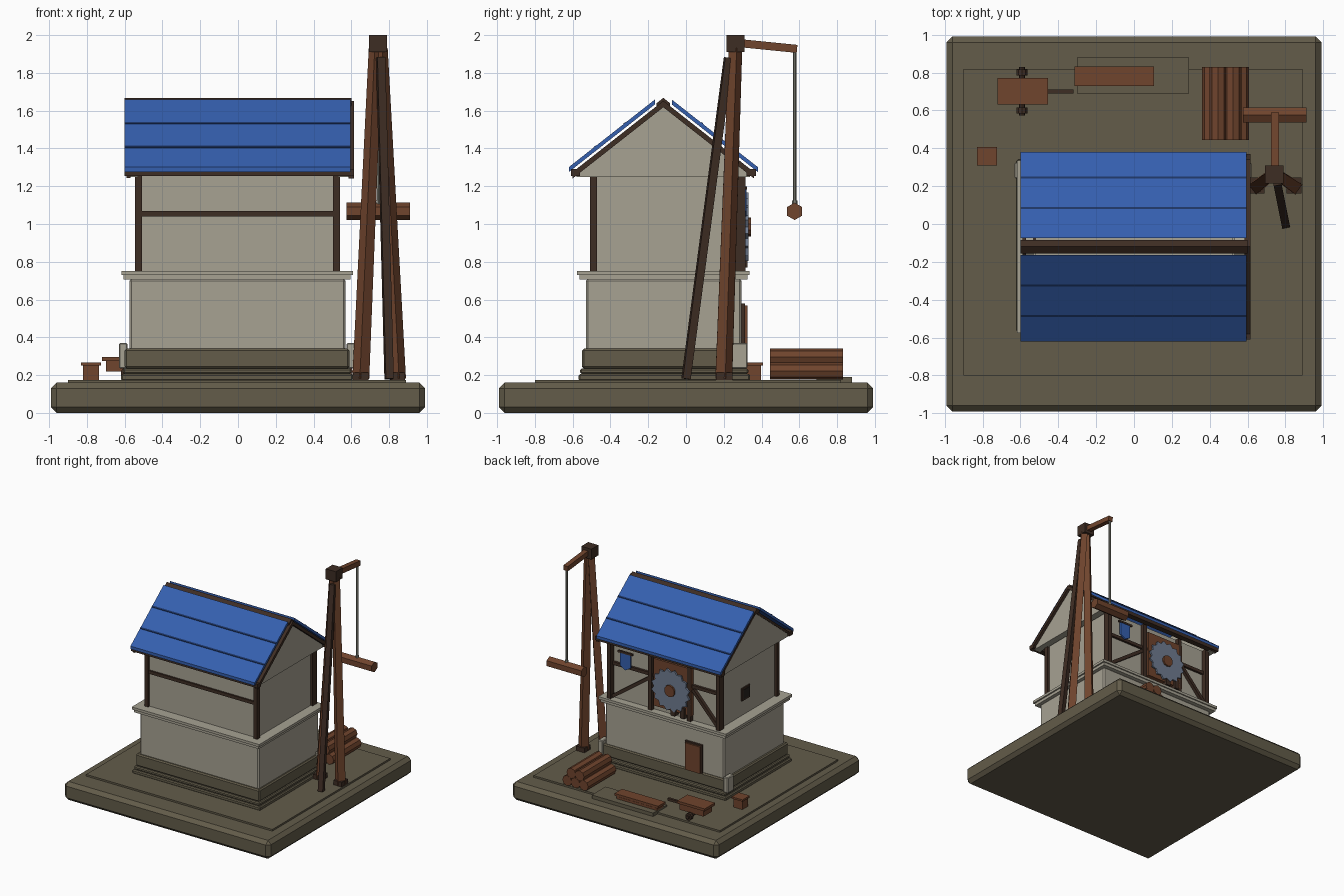
import bpy, bmesh, math
from mathutils import Vector, Matrix

if "Cube" in bpy.data.objects:
    bpy.data.objects.remove(bpy.data.objects["Cube"], do_unlink=True)


def material(name, rgb):
    m = bpy.data.materials.new(name)
    m.use_nodes = True
    m.diffuse_color = (*rgb, 1)
    m.node_tree.nodes["Principled BSDF"].inputs["Base Color"].default_value = (*rgb, 1)
    return m


EARTH = material("dark stone", (0.125, 0.107, 0.068))
WALL = material("pale plaster", (0.385, 0.36, 0.29))
DARK = material("dark timber", (0.048, 0.026, 0.017))
WOOD = material("brown wood", (0.16, 0.058, 0.026))
BLUE = material("blue roofing", (0.035, 0.115, 0.43))
NAVY = material("dark blue seam", (0.012, 0.035, 0.13))
STEEL = material("steel", (0.16, 0.2, 0.28))
ROPE = material("rope", (0.24, 0.24, 0.2))
BLACK = material("dark opening", (0.02, 0.016, 0.013))


def finish(bm, name, mat, bevel=0):
    bmesh.ops.recalc_face_normals(bm, faces=bm.faces)
    me = bpy.data.meshes.new(name)
    bm.to_mesh(me)
    bm.free()
    me.materials.append(mat)
    ob = bpy.data.objects.new(name, me)
    bpy.context.collection.objects.link(ob)
    if bevel:
        mod = ob.modifiers.new("chamfer", 'BEVEL')
        mod.width, mod.segments = bevel, 1
    return ob


def box(name, x, y, z, mat, bevel=0):
    """Box from (low, high) ranges on each axis."""
    bm = bmesh.new()
    bmesh.ops.create_cube(bm, size=1)
    for v in bm.verts:
        v.co = [(r[0] + r[1]) / 2 + c * (r[1] - r[0]) for c, r in zip(v.co, (x, y, z))]
    return finish(bm, name, mat, bevel)


def rod(name, p, q, r, mat, sides=8, r2=None):
    """Round or square bar between two points."""
    p, q = Vector(p), Vector(q)
    d = q - p
    bm = bmesh.new()
    bmesh.ops.create_cone(bm, cap_ends=True, segments=sides, radius1=r,
                          radius2=r if r2 is None else r2, depth=d.length)
    if sides == 4:
        bmesh.ops.rotate(bm, verts=bm.verts, matrix=Matrix.Rotation(math.pi / 4, 3, 'Z'))
    rot = d.to_track_quat('Z', 'Y').to_matrix().to_4x4()
    bmesh.ops.transform(bm, verts=bm.verts, matrix=Matrix.Translation((p + q) / 2) @ rot)
    return finish(bm, name, mat)


def extrude(name, outline, axis, lo, hi, mat):
    """Extrude a 2D outline along x (points are y, z) or y (points are x, z)."""
    bm = bmesh.new()
    place = (lambda a, b, t: (t, a, b)) if axis == 'x' else (lambda a, b, t: (a, t, b))
    ends = [[bm.verts.new(place(a, b, t)) for a, b in outline] for t in (lo, hi)]
    for ring in ends:
        bm.faces.new(ring)
    n = len(outline)
    for i in range(n):
        j = (i + 1) % n
        bm.faces.new((ends[0][i], ends[0][j], ends[1][j], ends[1][i]))
    return finish(bm, name, mat)


# Ground slab and paving
box("ground_slab", (-.99, .99), (-.99, .99), (0, .16), EARTH, .03)
box("paving", (-.9, .89), (-.8, .82), (.15, .175), EARTH)
box("work_patch", (-.3, .29), (.69, .88), (.15, .19), EARTH)

# Stone lower storey
box("footing_low", (-.62, .61), (-.57, .34), (.17, .205), EARTH, .008)
box("footing_high", (-.61, .6), (-.56, .33), (.205, .235), EARTH, .008)
box("plinth", (-.6, .59), (-.55, .31), (.235, .34), EARTH, .01)
box("lower_wall", (-.575, .57), (-.53, .295), (.3, .71), WALL, .012)
box("ledge_low", (-.605, .595), (-.565, .325), (.705, .73), WALL)
box("ledge_high", (-.617, .608), (-.577, .335), (.73, .752), WALL)
for side, x in (("left", (.575, .62)), ("right", (-.63, -.585))):
    box(side + "_corner_stone", x, (.24, .325), (.235, .37), WALL, .006)

# Timbered upper storey
box("upper_wall", (-.52, .52), (-.485, .27), (.75, 1.27), WALL)
for x in (-.527, .522):
    box("front_post", (x - .018, x + .018), (-.507, -.47), (.752, 1.27), DARK)
    box("back_post", (x - .018, x + .018), (.255, .315), (.752, 1.27), DARK)
box("front_rail", (-.52, .52), (-.5, -.48), (1.04, 1.068), DARK)
box("back_rail", (-.52, .52), (.26, .29), (1.04, 1.068), DARK)
for x in (-.24, .135):
    box("back_stud", (x - .018, x + .018), (.26, .305), (.752, 1.27), DARK)
rod("back_brace", (.5, .285, .77), (.15, .285, 1.02), .02, DARK, 4)
rod("back_brace", (-.51, .285, .77), (-.27, .285, 1.03), .02, DARK, 4)

# Gables and roof
RIDGE_Y, SLOPE = -.12, .785
for lo, hi in ((-.585, -.53), (.53, .59)):
    extrude("gable", [(-.58, 1.25), (.34, 1.25), (.34, 1.27), (RIDGE_Y, 1.63), (-.58, 1.27)],
            'x', lo, hi, WALL)


def slope_strip(name, s, d0, d1, lift, thick, x, mat):
    """Strip on one roof side, between two distances from the ridge."""
    def pt(d, up):
        return RIDGE_Y + s * d, 1.65 + up - SLOPE * d
    extrude(name, [pt(d0, lift), pt(d1, lift), pt(d1, lift + thick), pt(d0, lift + thick)],
            'x', *x, mat)


for s in (-1, 1):
    slope_strip("barge_board", s, 0, .48, -.032, .034, (.585, .615), DARK)
    slope_strip("rafter", s, 0, .48, -.03, .025, (-.59, -.57), DARK)
    slope_strip("roof_panel", s, .045, .5, .018, .026, (-.6, .595), BLUE)
    for d in (.2, .36):
        slope_strip("roof_seam", s, d, d + .01, .043, .005, (-.6, .595), NAVY)
    y = RIDGE_Y + s * .465
    box("eave_beam", (-.6, .615), (y - .025, y + .025), (1.255, 1.29), DARK)
extrude("ridge_beam", [(-.155, 1.62), (-.085, 1.62), (-.085, 1.64), (RIDGE_Y, 1.668), (-.155, 1.64)],
        'x', -.6, .6, DARK)

# Door, window and hanging banner
box("door_frame", (-.372, -.208), (.28, .312), (.33, .58), DARK)
box("door", (-.36, -.22), (.29, .325), (.335, .568), WOOD)
box("side_window_frame", (-.53, -.5), (-.125, -.015), (.88, .99), DARK)
box("side_window", (-.534, -.51), (-.11, -.03), (.895, .975), BLACK)
rod("banner_bar", (.29, .315, 1.19), (.43, .315, 1.19), .012, DARK, 4)
extrude("banner", [(.31, 1.19), (.41, 1.19), (.41, 1.07), (.36, 1.04), (.31, 1.07)],
        'y', .305, .32, BLUE)

# Saw blade on its mounting board
box("blade_board", (-.26, .1), (.27, .305), (.8, 1.21), WOOD)
CX, CZ, TEETH = -.08, .985, 16
teeth = []
for i in range(TEETH * 2):
    a, r = math.pi * i / TEETH, .185 if i % 2 else .16
    teeth.append((CX + r * math.cos(a), CZ + r * math.sin(a)))
extrude("saw_blade", teeth, 'y', .315, .33, STEEL)
rod("blade_hub", (CX, .3, CZ), (CX, .345, CZ), .05, WOOD, 10)
for x in (-.19, -.1):
    box("blade_bracket", (x - .02, x + .02), (.27, .325), (.77, .86), DARK)

# Tripod crane
box("crane_head", (.693, .79), (.215, .31), (1.91, 2), DARK)
for x0, x1 in ((.65, .728), (.845, .757)):
    rod("crane_leg", (x0, .2, .18), (x1, .262, 1.93), .045, WOOD, 4, .036)
    box("crane_foot", (x0 - .04, x0 + .04), (.16, .245), (.17, .215), DARK)
rod("crane_rear_leg", (.8, 0, .18), (.755, .225, 1.88), .03, DARK, 4)
rod("crane_jib", (.745, .28, 1.958), (.745, .588, 1.927), .03, WOOD, 4)
rod("crane_rope", (.745, .575, 1.92), (.745, .575, 1.1), .009, ROPE, 6)
rod("hanging_log", (.575, .575, 1.067), (.91, .575, 1.067), .046, WOOD, 6)
rod("rope_knot", (.745, .575, 1.09), (.745, .575, 1.125), .014, ROPE, 6)

# Log pile
for row, count in enumerate((3, 2)):
    for i in range(count):
        x, z = .403 + .08 * i + .04 * row, .222 + .075 * row
        rod("pile_log", (x, .445, z), (x, .83, z), .045, WOOD, 8)

# Boards, cart and crate
box("board_low", (-.3, .09), (.735, .825), (.185, .21), WOOD)
box("board_high", (-.315, .105), (.73, .832), (.215, .235), WOOD)
box("cart_body", (-.7, -.47), (.64, .76), (.22, .275), WOOD)
box("cart_rim", (-.72, -.455), (.63, .772), (.275, .297), WOOD)
rod("cart_axle", (-.592, .572, .21), (-.592, .83, .21), .015, DARK, 8)
for y in (.6, .8):
    rod("cart_wheel", (-.592, y - .015, .21), (-.592, y + .015, .21), .03, DARK, 10)
rod("cart_handle", (-.47, .7, .25), (-.32, .7, .25), .015, DARK, 4)
box("crate", (-.82, -.735), (.318, .398), (.17, .25), WOOD)
box("crate_lid", (-.83, -.725), (.31, .408), (.25, .266), WOOD)
